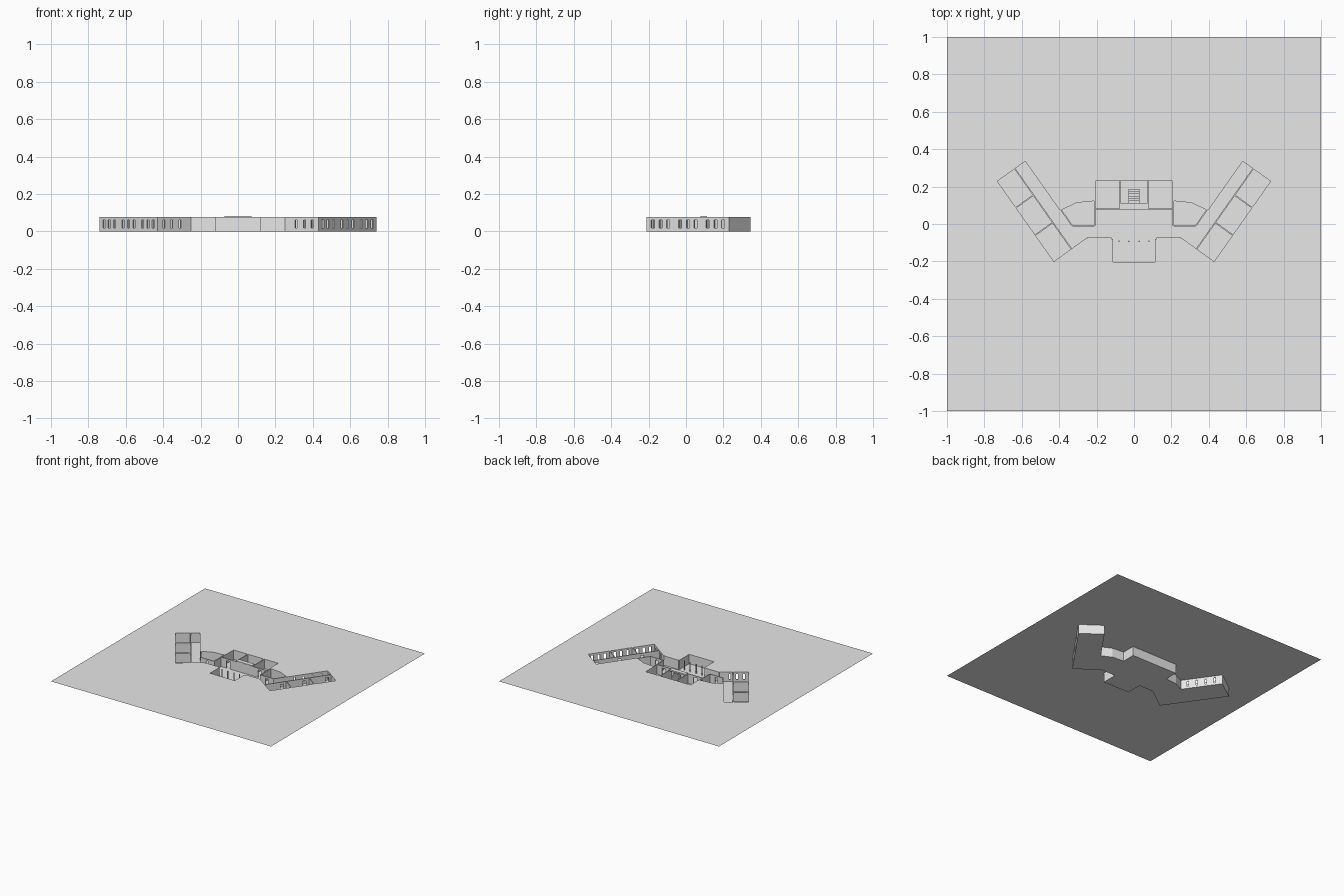
import bpy, bmesh
from mathutils import Vector

cube = bpy.data.objects.get("Cube")
if cube:
    bpy.data.objects.remove(cube, do_unlink=True)

H = 0.077          # ground level above the sunken floor
T = 0.007          # wall thickness

grey = bpy.data.materials.new("light_grey")
grey.use_nodes = True
grey.diffuse_color = (0.8, 0.8, 0.8, 1)
grey.node_tree.nodes["Principled BSDF"].inputs["Base Color"].default_value = (0.8, 0.8, 0.8, 1)


def finish(name, bm):
    mesh = bpy.data.meshes.new(name)
    bm.to_mesh(mesh)
    bm.free()
    mesh.materials.append(grey)
    obj = bpy.data.objects.new(name, mesh)
    bpy.context.collection.objects.link(obj)
    return obj


def prism(bm, corners, z0, z1):
    """Closed upright block over a counter-clockwise outline."""
    low = [bm.verts.new((p[0], p[1], z0)) for p in corners]
    high = [bm.verts.new((p[0], p[1], z1)) for p in corners]
    bm.faces.new(low[::-1])
    bm.faces.new(high)
    n = len(corners)
    for i in range(n):
        j = (i + 1) % n
        bm.faces.new((low[i], low[j], high[j], high[i]))


def wall(name, a, b, openings=(), width=0.02, sill=0.018, head=0.062, side=0.5):
    """Wall from a to b; openings are centre distances along it.
    side 0.5 centres the thickness, 1 puts it all on the left of a-b."""
    a, b = Vector(a), Vector(b)
    length = (b - a).length
    d = (b - a) / length
    n = Vector((-d.y, d.x)) * T
    bm = bmesh.new()

    def piece(s, e, z0, z1):
        p, q = a + d * s - n * (1 - side), a + d * e - n * (1 - side)
        prism(bm, [p, q, q + n, p + n], z0, z1)

    start = 0
    for c in sorted(openings):
        piece(start, c - width / 2, 0, H)
        if sill > 0:
            piece(c - width / 2, c + width / 2, 0, sill)
        piece(c - width / 2, c + width / 2, head, H)
        start = c + width / 2
    piece(start, length, 0, H)
    return finish(name, bm)


# Outline of the sunken building, right half then mirrored
half = [(0.12, -0.21), (0.12, -0.08), (0.25, -0.08), (0.43, -0.21),
        (0.74, 0.23), (0.58, 0.345), (0.393, 0.08), (0.31, 0.12),
        (0.21, 0.13), (0.21, 0.24)]
outline = half + [(-x, y) for x, y in reversed(half)]

# Ground sheet with the building cut out of it
bm = bmesh.new()
edges = []
for loop in ([(-1, -1), (1, -1), (1, 1), (-1, 1)], outline):
    vs = [bm.verts.new((x, y, H)) for x, y in loop]
    edges += [bm.edges.new((vs[i - 1], vs[i])) for i in range(len(vs))]
bmesh.ops.triangle_fill(bm, use_beauty=True, use_dissolve=False, edges=edges,
                        normal=(0, 0, 1))
finish("ground", bm)

# Building floor
bm = bmesh.new()
bm.faces.new([bm.verts.new((x, y, 0)) for x, y in outline])
finish("floor", bm)

# Wing layout: along follows the wing, across goes toward the corridor
origin = Vector((0.43, -0.21))
along = Vector((0.74, 0.23)) - origin
across = Vector((0.58, 0.345)) - Vector((0.74, 0.23))
wing_len = along.length
ROOM = 0.62        # share of the wing width taken by the rooms


def wing(s, t):
    return origin + along * s + across * t


room = wing_len / 3
windows = [room * (i + f) for i in range(3) for f in (0.22, 0.5, 0.78)]
doors = [room * (i + 0.8) for i in range(3)]
pairs = [0.06 + 0.07 * i for i in range(4)]

for tag, m in (("left", 1), ("right", -1)):
    def side_wall(name, a, b, openings=(), side=0.5, **kw):
        a, b = (a[0] * m, a[1]), (b[0] * m, b[1])
        wall(tag + "_" + name, a, b, openings,
             side=side if m > 0 else 1 - side, **kw)

    # Outer walls, thickness kept inside the outline
    side_wall("entry_side_wall", half[0], half[1], side=1)
    side_wall("hall_front_wall", half[1], half[2], side=1)
    side_wall("wing_end_wall", half[2], half[3], (0.075, 0.13, 0.18), side=1, width=0.014)
    side_wall("wing_outer_wall", half[3], half[4], windows, side=1)
    side_wall("wing_back_wall", half[4], half[5], side=1)
    side_wall("wing_inner_wall", half[5], half[6], pairs, side=1, width=0.012)
    side_wall("side_room_corner_wall", half[6], half[7], side=1)
    side_wall("side_room_back_wall", half[7], half[8], side=1)
    side_wall("back_room_side_wall", half[8], half[9], side=1)

    # Wing partitions
    side_wall("corridor_wall", wing(0, ROOM), wing(1, ROOM), doors,
              sill=0, head=0.058, width=0.025)
    for i in (1, 2):
        side_wall("room_divider_%d" % i, wing(i / 3, 0), wing(i / 3, ROOM))

    # Side room next to the hall
    side_wall("side_room_front_wall", (0.21, -0.01), (0.33, -0.01), (0.06,),
              sill=0, width=0.025)
    side_wall("side_room_wing_wall", (0.33, -0.01), half[6])
    side_wall("side_room_hall_wall", (0.21, -0.01), half[8])

    # Back rooms
    side_wall("back_room_divider", (0.075, 0.08), (0.075, 0.24))
    side_wall("hall_back_wall", (0.075, 0.08), (0.21, 0.08), (0.068,),
              sill=0, width=0.03)

wall("entry_front_wall", (-0.12, -0.21), (0.12, -0.21), side=1)
wall("back_wall", (0.21, 0.24), (-0.21, 0.24), side=1)

# Columns between entry and hall
for i, x in enumerate((-0.08, -0.028, 0.028, 0.08)):
    bm = bmesh.new()
    bmesh.ops.create_cone(bm, cap_ends=True, segments=12, radius1=0.004,
                          radius2=0.004, depth=H)
    bmesh.ops.translate(bm, verts=bm.verts, vec=(x, -0.093, H / 2))
    finish("column_%d" % (i + 1), bm)

# Raised platform in the central back room
bm = bmesh.new()
prism(bm, [(-0.072, 0.077), (0.072, 0.077), (0.072, 0.112), (-0.072, 0.112)], H - 0.006, H + 0.005)
finish("platform", bm)
wall("platform_wall", (-0.075, 0.08), (0.075, 0.08))

# Stair descending from the platform
bm = bmesh.new()
steps = 6
for i in range(steps):
    y = 0.112 + 0.0125 * i
    prism(bm, [(-0.03, y), (0.03, y), (0.03, y + 0.0125), (-0.03, y + 0.0125)],
          0, H * (1 - (i + 1) / (steps + 1)))
finish("stair", bm)
